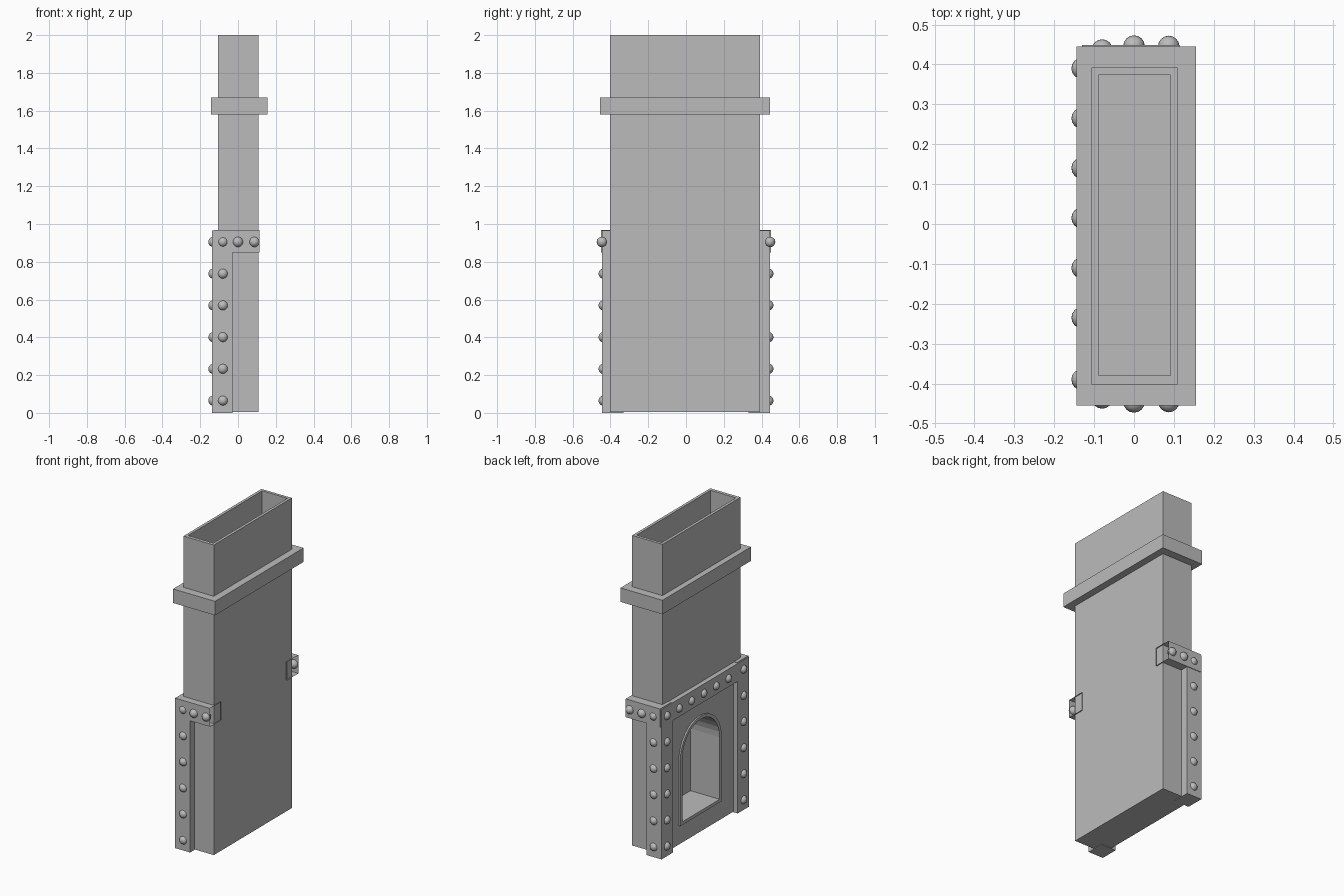
import bpy, bmesh, math
from mathutils import Vector

cube = bpy.data.objects.get("Cube")
if cube:
    bpy.data.objects.remove(cube, do_unlink=True)

grey = bpy.data.materials.new("iron_grey")
grey.use_nodes = True
grey.diffuse_color = (0.5, 0.5, 0.5, 1)
grey.node_tree.nodes["Principled BSDF"].inputs["Base Color"].default_value = (0.5, 0.5, 0.5, 1)


def make(name, bm):
    bmesh.ops.recalc_face_normals(bm, faces=bm.faces[:])
    mesh = bpy.data.meshes.new(name)
    bm.to_mesh(mesh)
    bm.free()
    mesh.materials.append(grey)
    ob = bpy.data.objects.new(name, mesh)
    bpy.context.collection.objects.link(ob)
    return ob


def box(name, x, y, z, open_end=False):
    """Box from (min, max) ranges; open_end leaves out the +x face."""
    bm = bmesh.new()
    bmesh.ops.create_cube(bm, size=1)
    for v in bm.verts:
        v.co = Vector([r[0] if c < 0 else r[1] for c, r in zip(v.co, (x, y, z))])
    if open_end:
        end = [f for f in bm.faces if all(v.co.x > x[1] - 0.001 for v in f.verts)]
        bmesh.ops.delete(bm, geom=end, context='FACES_ONLY')
    return make(name, bm)


def arch(name, half, base, spring, x0, x1, cy=0.015, steps=16):
    """Round-topped prism running along x."""
    pts = [(-half, base), (half, base)]
    for i in range(steps + 1):
        a = math.pi * i / steps
        pts.append((half * math.cos(a), spring + half * math.sin(a)))
    bm = bmesh.new()
    face = bm.faces.new([bm.verts.new((x0, cy + y, z)) for y, z in pts])
    out = bmesh.ops.extrude_face_region(bm, geom=[face])
    moved = [g for g in out["geom"] if isinstance(g, bmesh.types.BMVert)]
    bmesh.ops.translate(bm, verts=moved, vec=(x1 - x0, 0, 0))
    return make(name, bm)


def cut(ob, cutter):
    mod = ob.modifiers.new("cut", 'BOOLEAN')
    mod.operation = 'DIFFERENCE'
    mod.solver = 'EXACT'
    mod.object = cutter
    bpy.context.view_layer.objects.active = ob
    bpy.ops.object.modifier_apply(modifier=mod.name)


# Flue body, collar and arch surround
body = box("flue_body", (-0.107, 0.109), (-0.402, 0.392), (0.004, 2))
collar = box("collar", (-0.144, 0.155), (-0.455, 0.445), (1.58, 1.67))
trim = arch("arch_trim", 0.21, 0.125, 0.545, -0.117, -0.1)

# Hollow top and arched niche
well = box("well_cutter", (-0.089, 0.091), (-0.38, 0.373), (1.0, 2.2))
niche = arch("niche_cutter", 0.19, 0.145, 0.545, -0.3, 0.091)
for ob, cutter in ((body, well), (collar, well), (body, niche), (trim, niche)):
    cut(ob, cutter)
for cutter in (well, niche):
    bpy.data.objects.remove(cutter, do_unlink=True)

# Riveted frame: corner posts, side clamps, cross band
for side, s in (("front", -1), ("back", 1)):
    span = tuple(sorted((s * 0.33, s * 0.445)))
    box(side + "_post", (-0.137, -0.03), span, (0, 0.965))
    box(side + "_clamp", (-0.13, 0.115), tuple(sorted((s * 0.335, s * 0.449))),
        (0.85, 0.968), open_end=True)
box("cross_band", (-0.137, -0.1), (-0.34, 0.34), (0.85, 0.965))

# Rivets
top = 0.905
spots = [(-0.13, 0.015 + 0.125 * i, top) for i in range(-2, 3)]
for s in (-1, 1):
    spots += [(0, s * 0.446, top), (0.087, s * 0.445, top)]
    for i in range(6):
        z = top - 0.168 * i
        spots += [(-0.13, s * 0.39, z), (-0.08, s * 0.436, z)]
bm = bmesh.new()
for p in spots:
    new = bmesh.ops.create_uvsphere(bm, u_segments=16, v_segments=10, radius=0.027)
    bmesh.ops.translate(bm, verts=new["verts"], vec=p)
for f in bm.faces:
    f.smooth = True
make("rivets", bm)
